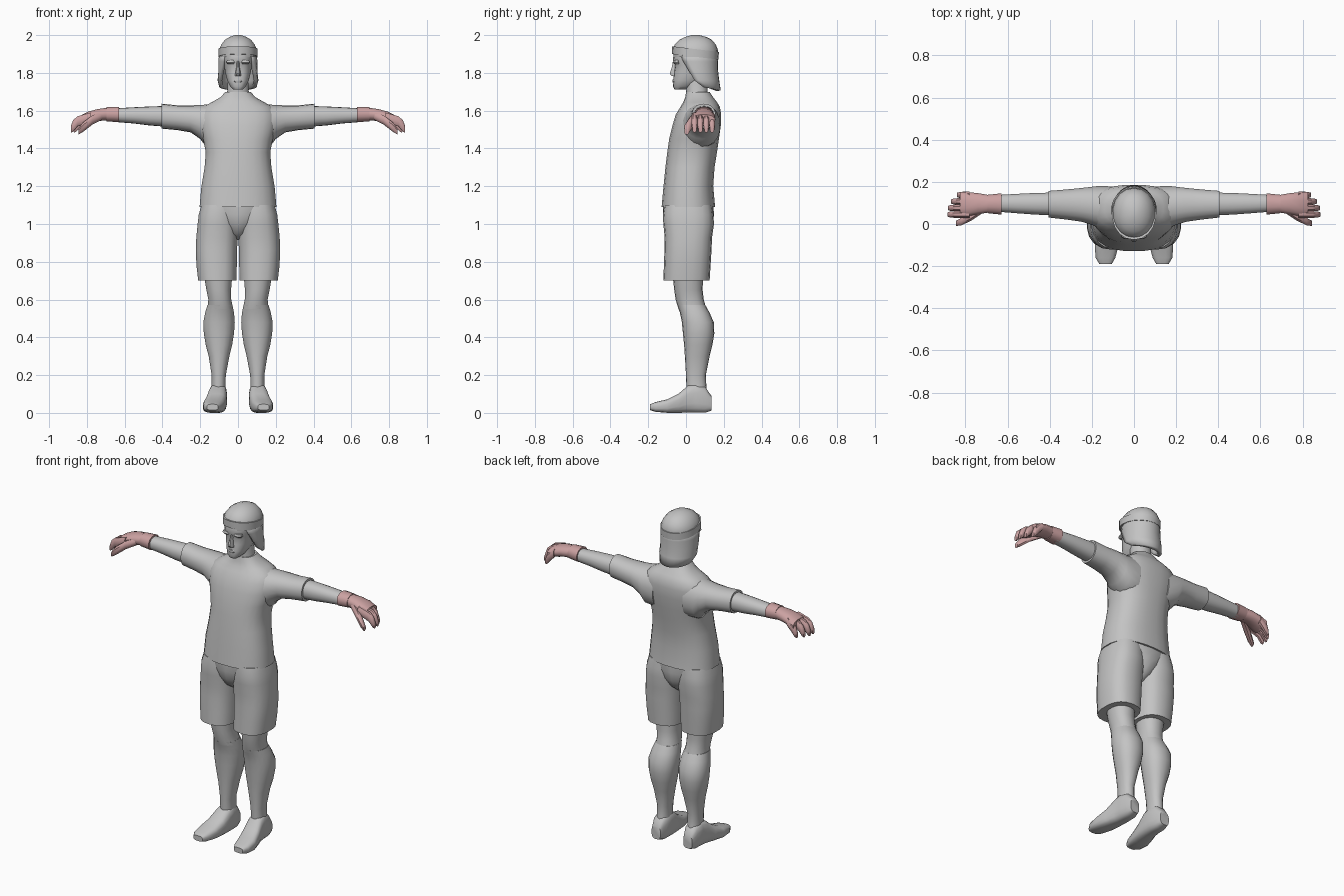
import bpy, bmesh, math
from mathutils import Vector


def material(name, rgb):
    m = bpy.data.materials.new(name)
    m.diffuse_color = (*rgb, 1)
    return m


GREY = material("light grey", (0.55, 0.55, 0.55))
PINK = material("dusty pink", (0.60, 0.36, 0.36))


def finish(bm, name, mat, mirror=False, angle=45):
    bmesh.ops.recalc_face_normals(bm, faces=bm.faces)
    me = bpy.data.meshes.new(name)
    bm.to_mesh(me)
    bm.free()
    me.materials.append(mat)
    ob = bpy.data.objects.new(name, me)
    bpy.context.collection.objects.link(ob)
    bpy.ops.object.select_all(action='DESELECT')
    ob.select_set(True)
    bpy.context.view_layer.objects.active = ob
    bpy.ops.object.shade_smooth_by_angle(angle=math.radians(angle))
    if mirror:
        mod = ob.modifiers.new("mirror", 'MIRROR')
        mod.use_mirror_merge = False
    return ob


def loft(name, rings, axis='z', mat=GREY, sides=18, p=0.9, mirror=False):
    """Skin rounded sections, each (position, u min, u max, v min, v max)."""
    bm = bmesh.new()
    loops = []
    for w, u0, u1, v0, v1 in rings:
        loop = []
        for i in range(sides):
            t = 2 * math.pi * (i + 0.5) / sides
            c, s = math.cos(t), math.sin(t)
            u = (u0 + u1) / 2 + (u1 - u0) / 2 * math.copysign(abs(c) ** p, c)
            v = (v0 + v1) / 2 + (v1 - v0) / 2 * math.copysign(abs(s) ** p, s)
            co = {'x': (w, u, v), 'y': (u, w, v), 'z': (u, v, w)}[axis]
            loop.append(bm.verts.new(co))
        loops.append(loop)
    for a, b in zip(loops, loops[1:]):
        for i in range(sides):
            j = (i + 1) % sides
            bm.faces.new((a[i], a[j], b[j], b[i]))
    bm.faces.new(loops[0])
    bm.faces.new(loops[-1])
    return finish(bm, name, mat, mirror)


# Shirt body and neckline
loft("shirt", [(1.09, -.205, .205, -.13, .155), (1.20, -.195, .195, -.12, .145),
               (1.30, -.178, .178, -.11, .152), (1.38, -.172, .172, -.10, .165),
               (1.45, -.185, .185, -.09, .175), (1.52, -.205, .205, -.073, .185),
               (1.58, -.205, .205, -.055, .187), (1.62, -.185, .185, -.03, .18),
               (1.645, -.14, .14, -.015, .165), (1.67, -.095, .095, -.005, .145),
               (1.70, -.066, .066, .0, .125)], sides=24, p=.82)

# Sleeves and forearms
loft("sleeve", [(.10, -.03, .18, 1.40, 1.64), (.17, -.02, .182, 1.41, 1.632),
                (.20, -.005, .178, 1.45, 1.63), (.25, .01, .172, 1.485, 1.628),
                (.32, .02, .165, 1.497, 1.628), (.405, .03, .158, 1.505, 1.637)],
     'x', mirror=True)
loft("forearm", [(.38, .04, .15, 1.515, 1.625), (.47, .044, .148, 1.522, 1.622),
                 (.55, .05, .144, 1.532, 1.618), (.65, .058, .138, 1.54, 1.612)],
     'x', mirror=True)

# Gloves: cuff, palm, thumb and four curled fingers
loft("glove_cuff", [(.63, .043, .147, 1.538, 1.622), (.695, .05, .14, 1.542, 1.62)],
     'x', PINK, 12, mirror=True)
loft("glove_palm", [(.68, .055, .137, 1.547, 1.618), (.74, .045, .148, 1.545, 1.61),
                    (.79, .035, .153, 1.533, 1.597), (.825, .03, .155, 1.522, 1.58)],
     'x', PINK, 12, mirror=True)
for k, (name, tip) in enumerate((("index", .885), ("middle", .883), ("ring", .868), ("little", .84))):
    y0 = .028 + k * .031
    loft(name + "_finger", [(.78, y0, y0 + .034, 1.54, 1.592),
                            (tip - .035, y0, y0 + .034, 1.515, 1.572),
                            (tip - .012, y0 + .002, y0 + .032, 1.487, 1.552),
                            (tip, y0 + .006, y0 + .028, 1.482, 1.52)],
         'x', PINK, 8, mirror=True)
loft("thumb", [(.72, .05, .09, 1.55, 1.595), (.77, .016, .06, 1.525, 1.578),
               (.82, -.008, .03, 1.486, 1.54), (.845, -.01, .016, 1.472, 1.505)],
     'x', PINK, 8, mirror=True)

# Shorts: pelvis wedge and two legs
loft("shorts_pelvis", [(.915, -.02, .02, -.03, .07), (.95, -.055, .055, -.085, .115),
                       (1.0, -.105, .105, -.113, .142), (1.05, -.155, .155, -.123, .148),
                       (1.10, -.195, .195, -.122, .145)], p=.85)
loft("shorts_leg", [(.70, .008, .212, -.12, .125), (.78, .005, .221, -.117, .13),
                    (.86, .004, .225, -.114, .135), (.93, .0, .222, -.113, .138),
                    (1.0, .0, .215, -.12, .148), (1.05, .0, .209, -.122, .145),
                    (1.10, .0, .195, -.115, .138)], p=.8, mirror=True)

# Knees, socks and shoes
loft("knee", [(.55, .025, .162, -.04, .108), (.60, .035, .158, -.055, .094),
              (.65, .036, .168, -.062, .088), (.72, .03, .18, -.07, .09)], mirror=True)
loft("sock", [(.08, .064, .142, .005, .115), (.14, .066, .14, .002, .108),
              (.20, .064, .14, .0, .105), (.30, .045, .156, -.006, .125),
              (.36, .03, .172, -.01, .14), (.42, .02, .182, -.016, .15),
              (.48, .016, .185, -.022, .147), (.53, .02, .175, -.032, .125),
              (.57, .028, .163, -.046, .103)], mirror=True)
loft("shoe", [(-.19, .105, .165, .014, .046), (-.16, .088, .183, .005, .058),
              (-.10, .072, .187, .0, .072), (-.04, .062, .172, .0, .102),
              (.01, .058, .158, .0, .145), (.05, .058, .152, .0, .158),
              (.10, .062, .148, .0, .14), (.135, .076, .136, .012, .09)],
     'y', p=.65, sides=16, mirror=True)

# Neck and face
loft("neck", [(1.64, -.075, .075, .0, .13), (1.70, -.058, .058, .0, .115),
              (1.80, -.052, .052, -.01, .11)])
loft("face", [(1.712, -.024, .024, -.06, .0), (1.728, -.042, .042, -.069, .04),
              (1.76, -.058, .058, -.066, .09), (1.80, -.068, .068, -.064, .13),
              (1.84, -.074, .074, -.058, .145), (1.865, -.078, .078, -.07, .15),
              (1.91, -.08, .08, -.064, .15), (1.94, -.07, .07, -.045, .13)], p=.8)
loft("nose", [(1.783, -.018, .018, -.078, -.04), (1.796, -.016, .016, -.088, -.04),
              (1.83, -.009, .009, -.076, -.04), (1.862, -.008, .008, -.07, -.04)], sides=8)
loft("lips", [(1.748, -.015, .015, -.071, -.04), (1.757, -.024, .024, -.074, -.04),
              (1.766, -.018, .018, -.073, -.04)], sides=8)
loft("brow", [(1.846, .016, .058, -.061, -.03), (1.856, .01, .064, -.072, -.03),
              (1.868, .012, .06, -.068, -.03)], sides=8, mirror=True)

# Hair cap and headband
loft("hair_cap", [(1.885, -.102, .102, -.066, .168), (1.92, -.102, .102, -.07, .17),
                  (1.95, -.09, .09, -.06, .158), (1.975, -.07, .07, -.036, .137),
                  (1.99, -.046, .046, -.006, .108), (2.0, -.018, .018, .03, .072)], p=.95)
band = loft("headband", [(1.885, -.105, .105, -.074, .172), (1.926, -.105, .105, -.075, .174)], p=.95)
for v in band.data.vertices:  # band dips toward the back
    v.co.z -= (v.co.y - .05) * .12

# Long hair: curved shell open at the face, its front edge receding downward
bm = bmesh.new()
rows = []
for z, half, y0, y1, opening in ((1.905, .100, -.062, .168, 40), (1.86, .104, -.058, .17, 52),
                                 (1.81, .104, -.05, .17, 66), (1.76, .108, -.04, .176, 78),
                                 (1.715, .10, -.03, .184, 98)):
    row = []
    for i in range(17):
        t = math.radians(opening + (360 - 2 * opening) * i / 16)
        lift = .02 * math.cos(t) if z < 1.73 else 0
        row.append(bm.verts.new((half * math.sin(t),
                                 (y0 + y1) / 2 - (y1 - y0) / 2 * math.cos(t), z + lift + (.012 if z < 1.73 else 0))))
    rows.append(row)
for a, b in zip(rows, rows[1:]):
    for i in range(16):
        bm.faces.new((a[i], a[i + 1], b[i + 1], b[i]))
hair = finish(bm, "long_hair", GREY)
solid = hair.modifiers.new("thickness", 'SOLIDIFY')
solid.thickness = .022
solid.offset = -1 if hair.data.polygons[8].normal.dot(
    Vector(hair.data.polygons[8].center) - Vector((0, .06, 1.85))) > 0 else 1
